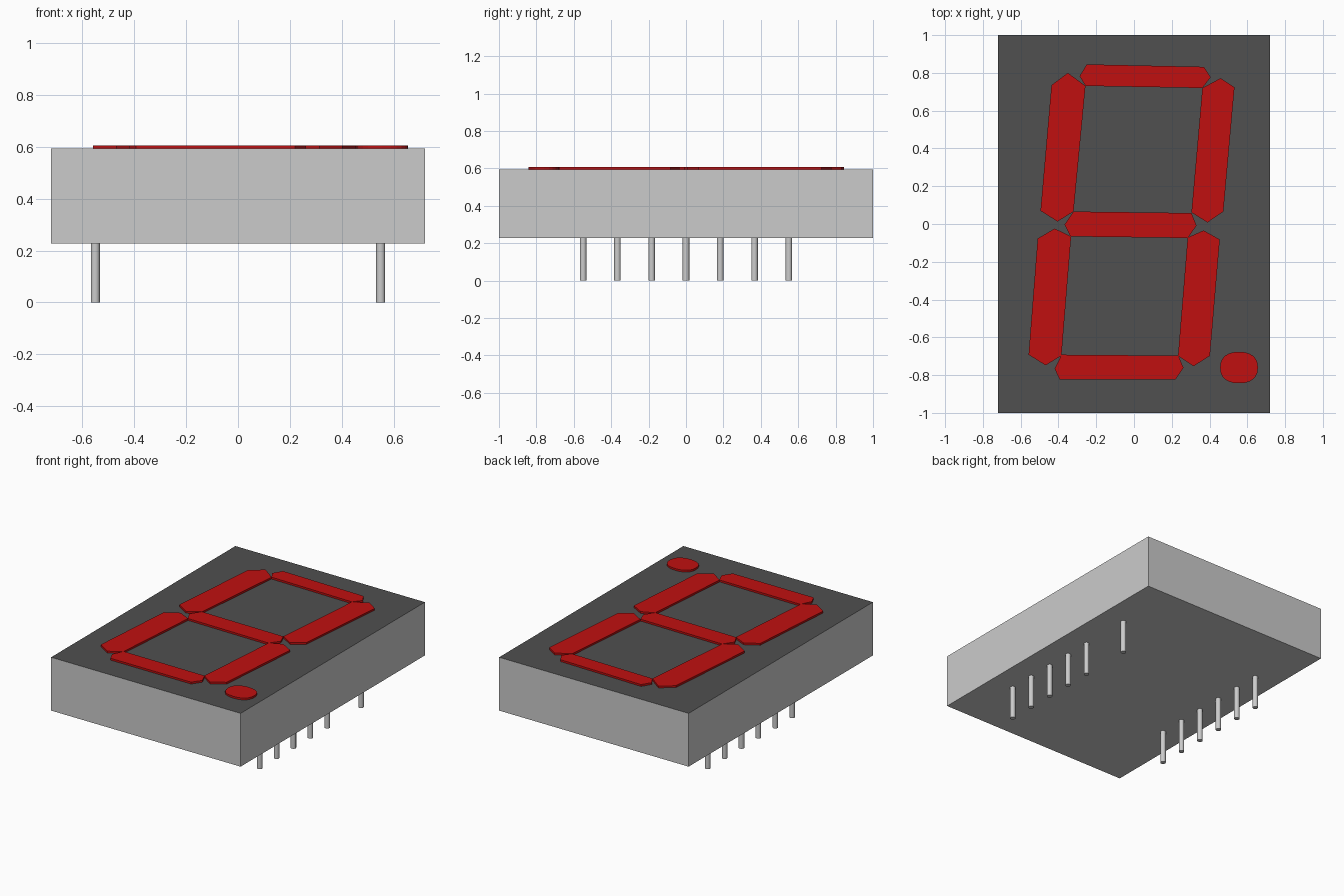
import bpy, bmesh, math

if "Cube" in bpy.data.objects:
    bpy.data.objects.remove(bpy.data.objects["Cube"], do_unlink=True)

BODY_BOTTOM, BODY_TOP, SEG_TOP = 0.227, 0.593, 0.606


def material(name, rgb):
    m = bpy.data.materials.new(name)
    m.use_nodes = True
    m.diffuse_color = (*rgb, 1)
    m.node_tree.nodes["Principled BSDF"].inputs["Base Color"].default_value = (*rgb, 1)
    return m


light_grey = material("light_grey", (0.60, 0.60, 0.60))
dark_grey = material("dark_grey", (0.08, 0.08, 0.08))
red = material("red", (0.53, 0.005, 0.005))


def prism(name, outline, z0, z1, *mats):
    """Extrude a flat outline from z0 up to z1."""
    bm = bmesh.new()
    base = bm.faces.new([bm.verts.new((x, y, z0)) for x, y in outline])
    ext = bmesh.ops.extrude_face_region(bm, geom=[base])["geom"]
    verts = [v for v in ext if isinstance(v, bmesh.types.BMVert)]
    bmesh.ops.translate(bm, verts=verts, vec=(0, 0, z1 - z0))
    bmesh.ops.recalc_face_normals(bm, faces=bm.faces)
    mesh = bpy.data.meshes.new(name)
    bm.to_mesh(mesh)
    bm.free()
    for m in mats:
        mesh.materials.append(m)
    obj = bpy.data.objects.new(name, mesh)
    bpy.context.collection.objects.link(obj)
    return obj


# Housing block with a dark upper face
body = prism("housing", [(-0.72, -1), (0.72, -1), (0.72, 1), (-0.72, 1)],
             BODY_BOTTOM, BODY_TOP, light_grey, dark_grey)
for p in body.data.polygons:
    p.material_index = 1 if p.normal.z > 0.5 else 0

# Seven slanted segments
segments = {
    "top_segment": [(-.25, .845), (.37, .832), (.406, .777), (.362, .72), (-.257, .731), (-.288, .783)],
    "upper_left_segment": [(-.35, .80), (-.257, .731), (-.32, .066), (-.405, .013), (-.495, .07), (-.437, .735)],
    "upper_right_segment": [(.458, .772), (.532, .724), (.473, .066), (.389, .008), (.304, .061), (.362, .72)],
    "middle_segment": [(-.32, .066), (.304, .058), (.331, -.008), (.285, -.074), (-.336, -.066), (-.368, -.003)],
    "lower_left_segment": [(-.42, -.024), (-.333, -.066), (-.384, -.697), (-.468, -.748), (-.558, -.692), (-.51, -.077)],
    "lower_right_segment": [(.368, -.034), (.454, -.082), (.402, -.698), (.315, -.753), (.233, -.698), (.284, -.072)],
    "bottom_segment": [(-.384, -.692), (.235, -.697), (.262, -.761), (.22, -.823), (-.394, -.822), (-.42, -.767)],
}
for name, outline in segments.items():
    prism(name, outline, BODY_TOP - 0.002, SEG_TOP, red)

# Decimal point: a slightly squared oval
dot = []
for i in range(24):
    c, s = math.cos(math.tau * i / 24), math.sin(math.tau * i / 24)
    dot.append((0.556 + 0.10 * math.copysign(abs(c) ** 0.85, c),
                -0.76 + 0.083 * math.copysign(abs(s) ** 0.85, s)))
prism("decimal_point", dot, BODY_TOP - 0.002, SEG_TOP, red)

# Two rows of pins, each with one position left empty
for side, x, empty in (("left", 0.55, 5), ("right", -0.55, 0)):
    for i in range(7):
        if i == empty:
            continue
        y = -0.55 + i * 0.1833
        bpy.ops.mesh.primitive_cylinder_add(vertices=16, radius=0.0175,
                                            depth=BODY_BOTTOM + 0.005,
                                            location=(x, y, (BODY_BOTTOM + 0.005) / 2))
        pin = bpy.context.object
        pin.name = f"{side}_pin_{i + 1}"
        pin.data.materials.append(light_grey)
        bpy.ops.object.shade_smooth_by_angle(angle=math.radians(40))
